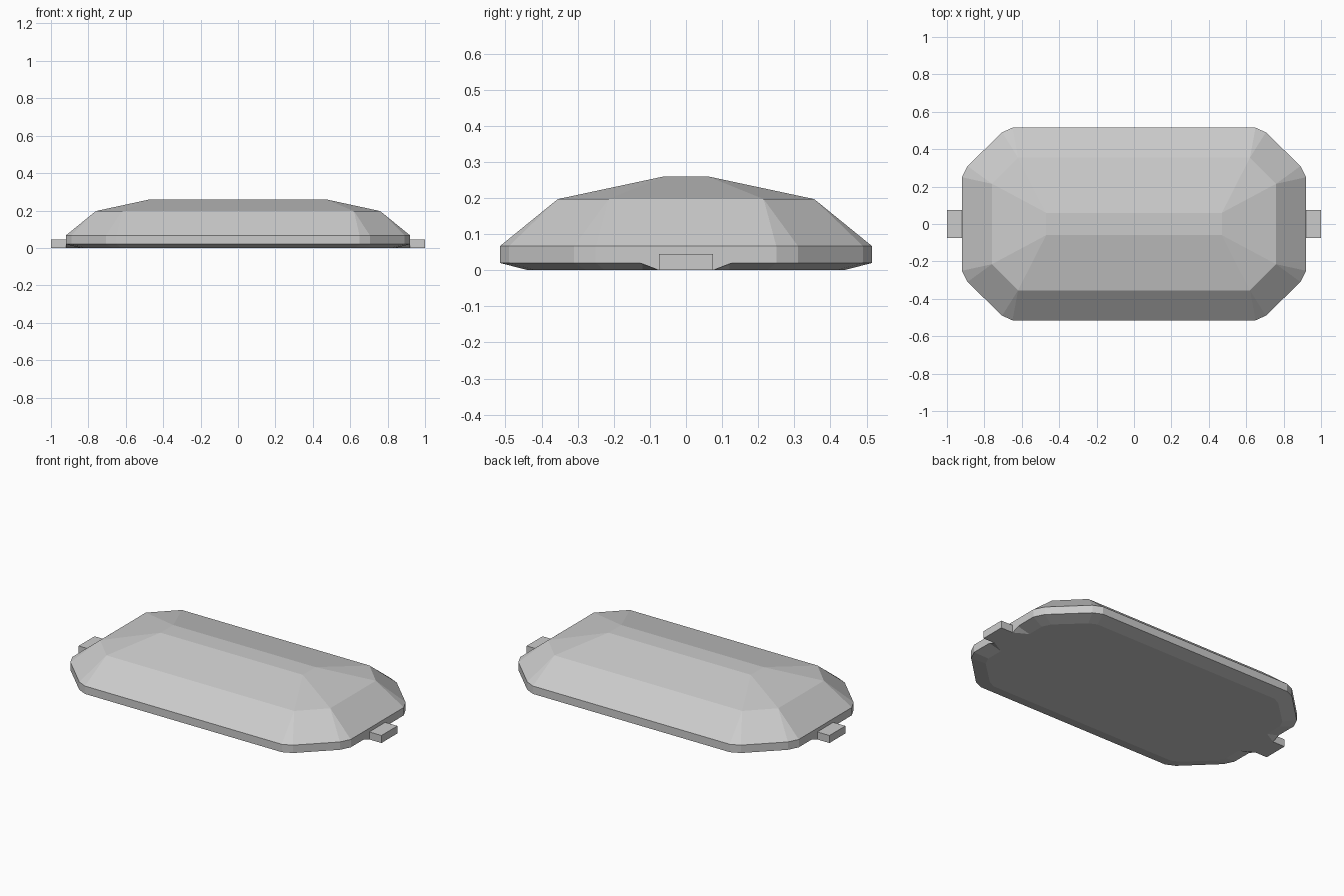
import bpy, bmesh

if "Cube" in bpy.data.objects:
    bpy.data.objects.remove(bpy.data.objects["Cube"])


def make_object(name, bm):
    bmesh.ops.recalc_face_normals(bm, faces=bm.faces)
    mesh = bpy.data.meshes.new(name)
    bm.to_mesh(mesh)
    bm.free()
    obj = bpy.data.objects.new(name, mesh)
    bpy.context.collection.objects.link(obj)
    return obj


def ring(bm, quarter):
    """Mirror a quarter outline (counter-clockwise x, y, z points) into a full loop."""
    back = quarter[::-1]
    pts = list(quarter)
    pts += [(-x, y, z) for x, y, z in back]
    pts += [(-x, -y, z) for x, y, z in quarter]
    pts += [(x, -y, z) for x, y, z in back]
    return [bm.verts.new(p) for p in pts]


def at(z, pts):
    return [(x, y, z) for x, y in pts]


# Shell: faceted dome, upright rim and chamfered underside flaring out to the tabs
rim = [(0.92, 0.25), (0.89, 0.31), (0.705, 0.49), (0.65, 0.515)]
base = [(0.92, 0.075), (0.84, 0.12), (0.84, 0.225),
        (0.817, 0.275), (0.67, 0.415), (0.625, 0.437)]
levels = [
    at(0, base),
    [(0.92, 0.075, 0), (0.92, 0.12, 0.02)] + at(0.02, rim),
    at(0.067, rim[:1] * 2 + rim),
    at(0.197, [(0.76, 0.215)] * 4 + [(0.62, 0.355)] * 2),
    at(0.26, [(0.47, 0.06)] * 6),
]
bm = bmesh.new()
loops = [ring(bm, q) for q in levels]
n = len(loops[0])
for low, high in zip(loops, loops[1:]):
    for i in range(n):
        j = (i + 1) % n
        bm.faces.new((low[i], low[j], high[j], high[i]))
bm.faces.new(loops[0][::-1])
bm.faces.new(loops[-1])
bmesh.ops.remove_doubles(bm, verts=bm.verts, dist=0.001)
make_object("shell", bm)

# End tabs
for side, name in ((1, "right_tab"), (-1, "left_tab")):
    bm = bmesh.new()
    bmesh.ops.create_cube(bm, size=1)
    bmesh.ops.scale(bm, vec=(0.08, 0.15, 0.045), verts=bm.verts)
    bmesh.ops.translate(bm, vec=(side * 0.96, 0, 0.0225), verts=bm.verts)
    make_object(name, bm)
